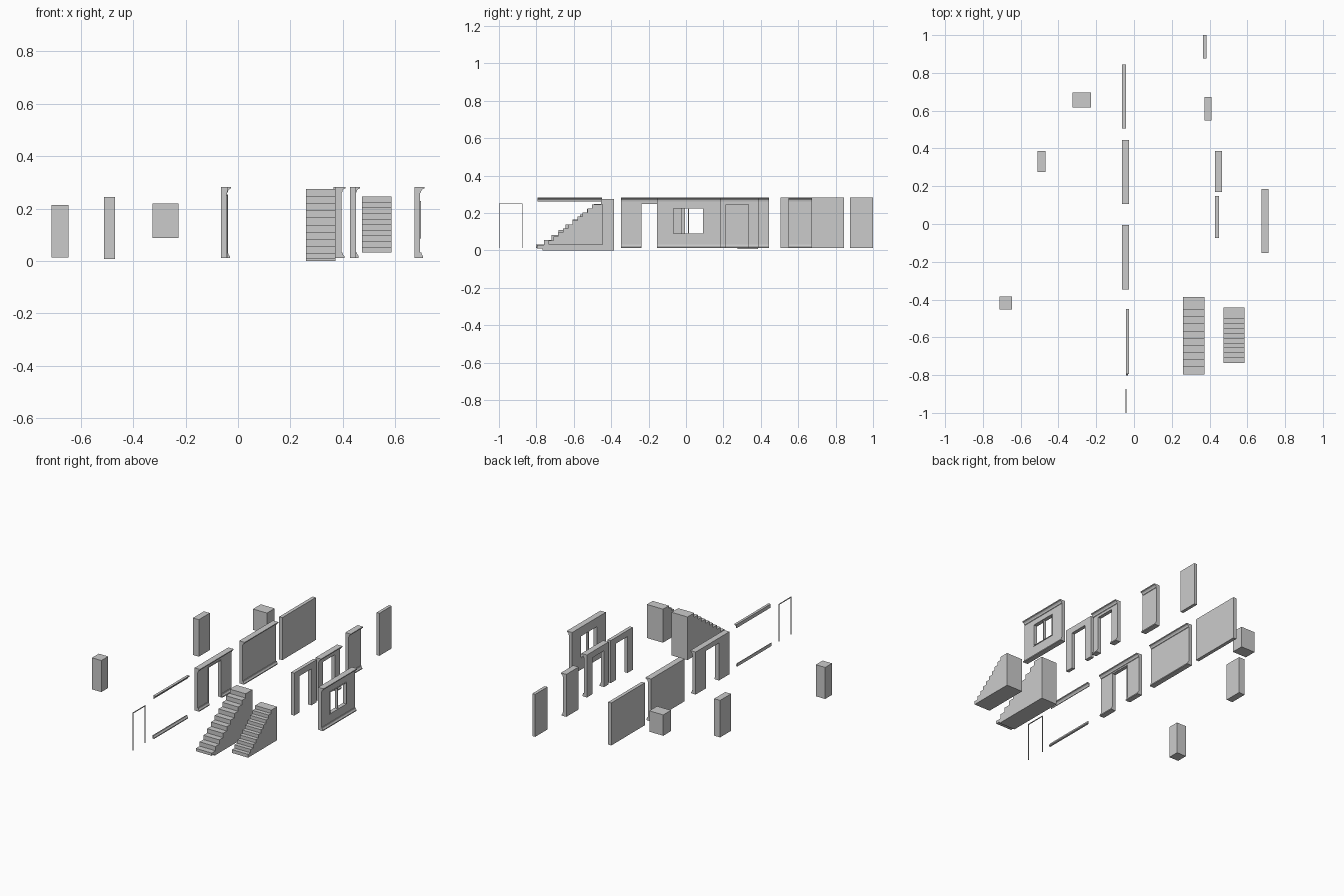
import bpy, bmesh

if "Cube" in bpy.data.objects:
    bpy.data.objects.remove(bpy.data.objects["Cube"])

Z0, Z1 = 0.012, 0.283      # wall bottom and top
THICK = 0.022              # wall thickness


def make(name, bm):
    bmesh.ops.recalc_face_normals(bm, faces=bm.faces[:])
    me = bpy.data.meshes.new(name)
    bm.to_mesh(me)
    bm.free()
    ob = bpy.data.objects.new(name, me)
    bpy.context.collection.objects.link(ob)
    return ob


def extrude(bm, pts, offset):
    """Closed prism from a planar outline."""
    face = bm.faces.new([bm.verts.new(p) for p in pts])
    res = bmesh.ops.extrude_face_region(bm, geom=[face], use_keep_orig=True)
    vs = [v for v in res["geom"] if isinstance(v, bmesh.types.BMVert)]
    bmesh.ops.translate(bm, verts=vs, vec=offset)


def prism_x(name, outline, x0, x1):
    """Outline in (y, z), extruded along x."""
    bm = bmesh.new()
    extrude(bm, [(x0, y, z) for y, z in outline], (x1 - x0, 0, 0))
    return make(name, bm)


def box(name, x0, x1, y0, y1, z0, z1):
    return prism_x(name, [(y0, z0), (y1, z0), (y1, z1), (y0, z1)], x0, x1)


# trim cross sections: (distance from wall face, z)
CROWN = [(0, .260), (.003, .262), (.005, .270), (.010, .275),
         (.016, .277), (.016, .283), (0, .283)]
BASE = [(0, .012), (.011, .012), (.011, .018), (.006, .024), (.004, .032), (0, .032)]


def trim(name, profile, x, spans):
    bm = bmesh.new()
    for y0, y1 in spans:
        extrude(bm, [(x + d, y0, z) for d, z in profile], (0, y1 - y0, 0))
    return make(name, bm)


def door_outline(y0, y1, a, b, top):
    return [(y0, Z0), (a, Z0), (a, top), (b, top), (b, Z0), (y1, Z0), (y1, Z1), (y0, Z1)]


def door_frame(name, x0, x1, y0, y1, top, w=0.004):
    return prism_x(name, [(y0, Z0), (y0 + w, Z0), (y0 + w, top - w), (y1 - w, top - w),
                          (y1 - w, Z0), (y1, Z0), (y1, top), (y0, top)], x0, x1)


def stairs(name, x0, x1, back, landing, front, z0, z1, n, lip=0.0):
    """Solid stair; lip pulls the underside back below the first tread."""
    run, rise = (landing - front) / (n - 1), (z1 - z0) / n
    pts = [(back, z0)]
    if lip:
        pts += [(front + lip, z0), (front + lip, z0 + .010), (front, z0 + .010)]
    else:
        pts += [(front, z0)]
    for i in range(n):
        y = front + i * run
        if i:
            pts.append((y, z0 + i * rise))
        pts.append((y, z0 + (i + 1) * rise))
    pts.append((back, z1))
    return prism_x(name, pts, x0, x1)


# opening blocks
box("window_block", -.326, -.228, .617, .695, .087, .220)
box("door_block", -.511, -.469, .275, .386, .008, .244)
box("small_block", -.713, -.647, -.453, -.384, .013, .214)

# long walls
X = -.064
F = X + THICK
box("plain_wall", X, F, .506, .844, Z0, Z1)
box("trimmed_wall", X, F, .105, .444, Z0, Z1)
trim("trimmed_wall_crown", CROWN, F, [(.105, .444)])
trim("trimmed_wall_base", BASE, F, [(.105, .444)])

# wall with wide doorway
prism_x("doorway_wall", door_outline(-.347, -.006, -.241, -.112, .251), X, F)
trim("doorway_wall_crown", CROWN, F, [(-.347, -.006)])
trim("doorway_wall_base", BASE, F, [(-.347, -.241), (-.112, -.006)])
door_frame("doorway_wall_frame", F - .002, F + .003, -.243, -.110, .253)

# loose trims and door frame
trim("loose_crown", CROWN, F, [(-.793, -.450)])
trim("loose_base", BASE, F, [(-.802, -.458)])
door_frame("loose_door_frame", F - .003, F + .002, -1.0, -.873, .251)

# narrow walls
box("narrow_wall", .364, .384, .876, 1.0, Z0, Z1)
box("narrow_trimmed_wall", .373, .395, .549, .673, Z0, Z1)
trim("narrow_crown", CROWN, .395, [(.549, .673)])
trim("narrow_base", BASE, .395, [(.549, .673)])

# walls with single doors
prism_x("door_wall_trimmed", door_outline(.170, .387, .214, .333, .244), .428, .450)
trim("door_wall_crown", CROWN, .450, [(.170, .387)])
trim("door_wall_base", BASE, .450, [(.170, .214), (.333, .387)])
prism_x("door_wall_plain", door_outline(-.075, .148, -.022, .096, .244), .428, .450)

# window wall
WX, WF = .674, .696
WY0, WY1, WZ0, WZ1 = -.071, .096, .085, .228
wall = box("window_wall", WX, WF, -.154, .184, Z0, Z1)
cutter = box("window_cutter", WX - .05, WF + .05, WY0, WY1, WZ0, WZ1)
cutter.hide_render = True
mod = wall.modifiers.new("opening", 'BOOLEAN')
mod.operation, mod.solver, mod.object = 'DIFFERENCE', 'EXACT', cutter
bpy.context.view_layer.objects.active = wall
bpy.ops.object.modifier_apply(modifier=mod.name)
bpy.data.objects.remove(cutter)
trim("window_wall_crown", CROWN, WF, [(-.154, .184)])
trim("window_wall_base", BASE, WF, [(-.154, .184)])

# window frame and centre bar
for part, a, b, c, d in [("left", WY0, WY0 + .004, WZ0, WZ1), ("right", WY1 - .004, WY1, WZ0, WZ1),
                         ("bottom", WY0, WY1, WZ0, WZ0 + .004), ("top", WY0, WY1, WZ1 - .004, WZ1)]:
    box("window_frame_" + part, WX + .001, WF + .004, a, b, c, d)
box("window_bar", WX + .005, WF, .010, .016, WZ0, WZ1)

# staircases
stairs("large_stairs", .260, .372, -.386, -.454, -.796, 0.0, .275, 10, lip=.030)
stairs("small_stairs", .473, .586, -.443, -.502, -.735, .032, .246, 10)
